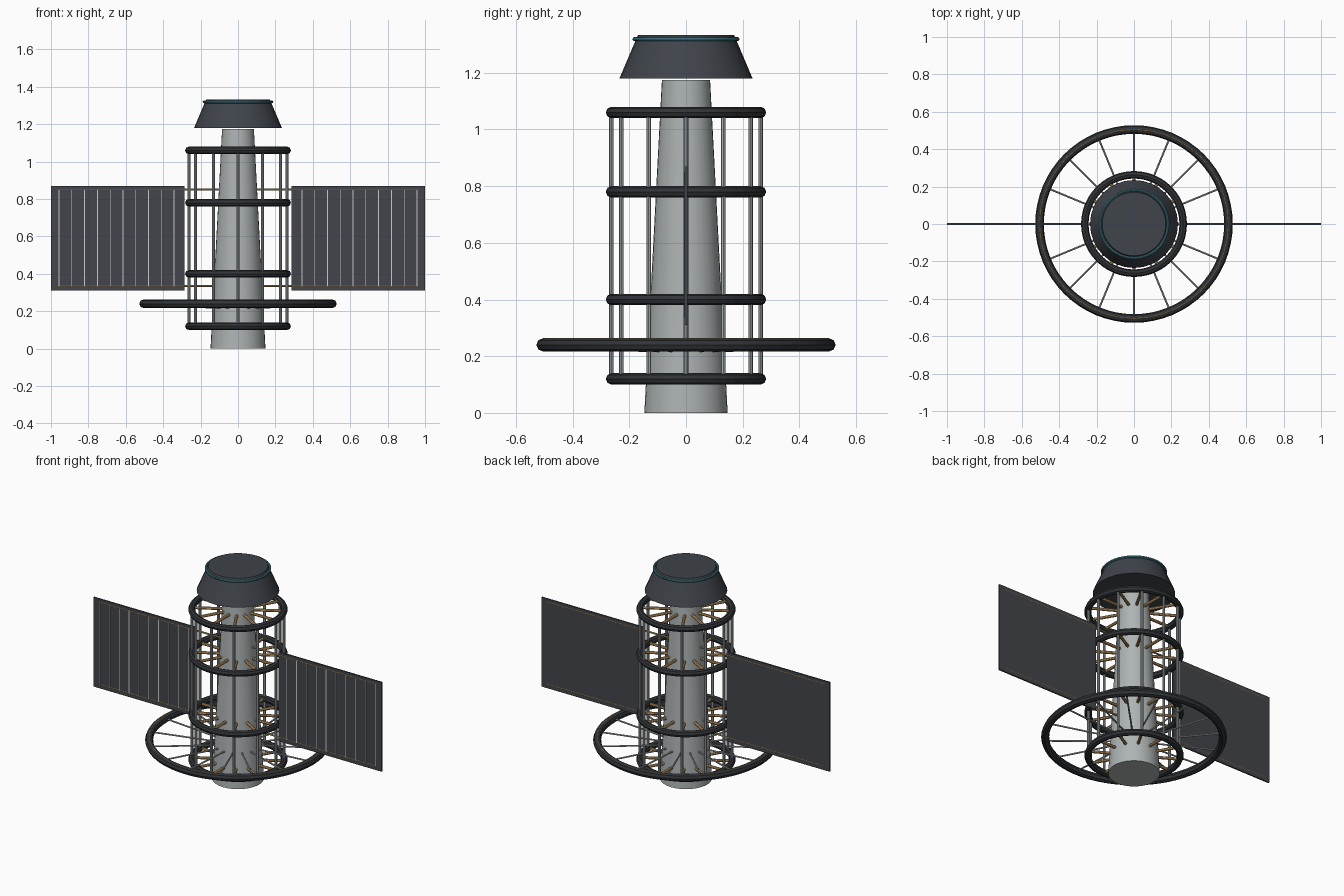
import bpy
from math import cos, sin, pi
from mathutils import Vector

cube = bpy.data.objects.get("Cube")
if cube:
    bpy.data.objects.remove(cube, do_unlink=True)


def make_material(name, r, g, b):
    mat = bpy.data.materials.new(name)
    mat.use_nodes = True
    mat.diffuse_color = (r, g, b, 1)
    mat.node_tree.nodes["Principled BSDF"].inputs["Base Color"].default_value = (r, g, b, 1)
    return mat


hull_grey = make_material("hull grey", 0.42, 0.45, 0.45)
rod_grey = make_material("rod grey", 0.40, 0.43, 0.44)
ring_black = make_material("ring black", 0.03, 0.034, 0.038)
head_slate = make_material("head slate", 0.05, 0.058, 0.07)
panel_slate = make_material("panel slate", 0.055, 0.06, 0.07)
brass = make_material("brass", 0.55, 0.34, 0.13)
teal = make_material("teal", 0.07, 0.25, 0.32)
line_white = make_material("line white", 0.6, 0.62, 0.62)


def finish(name, mat):
    obj = bpy.context.object
    obj.name = name
    obj.data.materials.append(mat)
    return obj


def cone(name, mat, r1, r2, z1, z2, sides=32):
    bpy.ops.mesh.primitive_cone_add(vertices=sides, radius1=r1, radius2=r2,
                                    depth=z2 - z1, location=(0, 0, (z1 + z2) / 2))
    finish(name, mat)
    bpy.ops.object.shade_smooth_by_angle()


def ring(name, mat, major, minor, z, steps=48):
    bpy.ops.mesh.primitive_torus_add(major_radius=major, minor_radius=minor, location=(0, 0, z),
                                     major_segments=steps, minor_segments=8)
    finish(name, mat)


def rod(name, mat, start, end, radius, sides=8):
    a, b = Vector(start), Vector(end)
    bpy.ops.mesh.primitive_cylinder_add(vertices=sides, radius=radius, depth=(b - a).length,
                                        location=(a + b) / 2)
    obj = finish(name, mat)
    obj.rotation_euler = (b - a).to_track_quat("Z", "Y").to_euler()
    bpy.ops.object.shade_smooth_by_angle()


def box(name, mat, centre, size):
    bpy.ops.mesh.primitive_cube_add(size=1, location=centre)
    finish(name, mat).scale = size


def polar(radius, angle, z):
    return (radius * cos(angle), radius * sin(angle), z)


# Central tower and head
cone("tower", hull_grey, 0.147, 0.085, 0, 1.175)
cone("head", head_slate, 0.235, 0.17, 1.18, 1.333)
ring("head_trim", teal, 0.182, 0.007, 1.319)

# Cage: four rings with brass spokes, joined by upright rods
CAGE = 0.263
for z in (0.12, 0.40, 0.78, 1.06):
    ring("cage_ring", ring_black, CAGE, 0.02, z)
    for i in range(12):
        angle = i * pi / 6
        rod("cage_spoke", brass, polar(0.08, angle, z), polar(CAGE, angle, z), 0.009)
for i in range(12):
    angle = i * pi / 6
    rod("cage_upright", rod_grey, polar(CAGE, angle, 0.12), polar(CAGE, angle, 1.06), 0.008)

# Large wheel
ring("wheel_rim", ring_black, 0.505, 0.023, 0.24, 64)
ring("wheel_trim", brass, 0.505, 0.003, 0.2605, 40)
for i in range(16):
    angle = i * pi / 8
    rod("wheel_spoke", rod_grey, polar(0.12, angle, 0.218), polar(0.505, angle, 0.24), 0.005)

# Side panels with front lines and brass rails
for side, label in ((1, "left"), (-1, "right")):
    box(label + "_panel", panel_slate, (side * 0.6425, 0, 0.59), (0.715, 0.009, 0.56))
    for i in range(10):
        x = side * (0.342 + i * 0.0683)
        box(label + "_panel_line", line_white, (x, -0.005, 0.592), (0.004, 0.003, 0.515))
    for z in (0.335, 0.85):
        rod(label + "_rail", brass, (side * 0.08, 0, z), (side * 0.963, 0, z), 0.0055)
